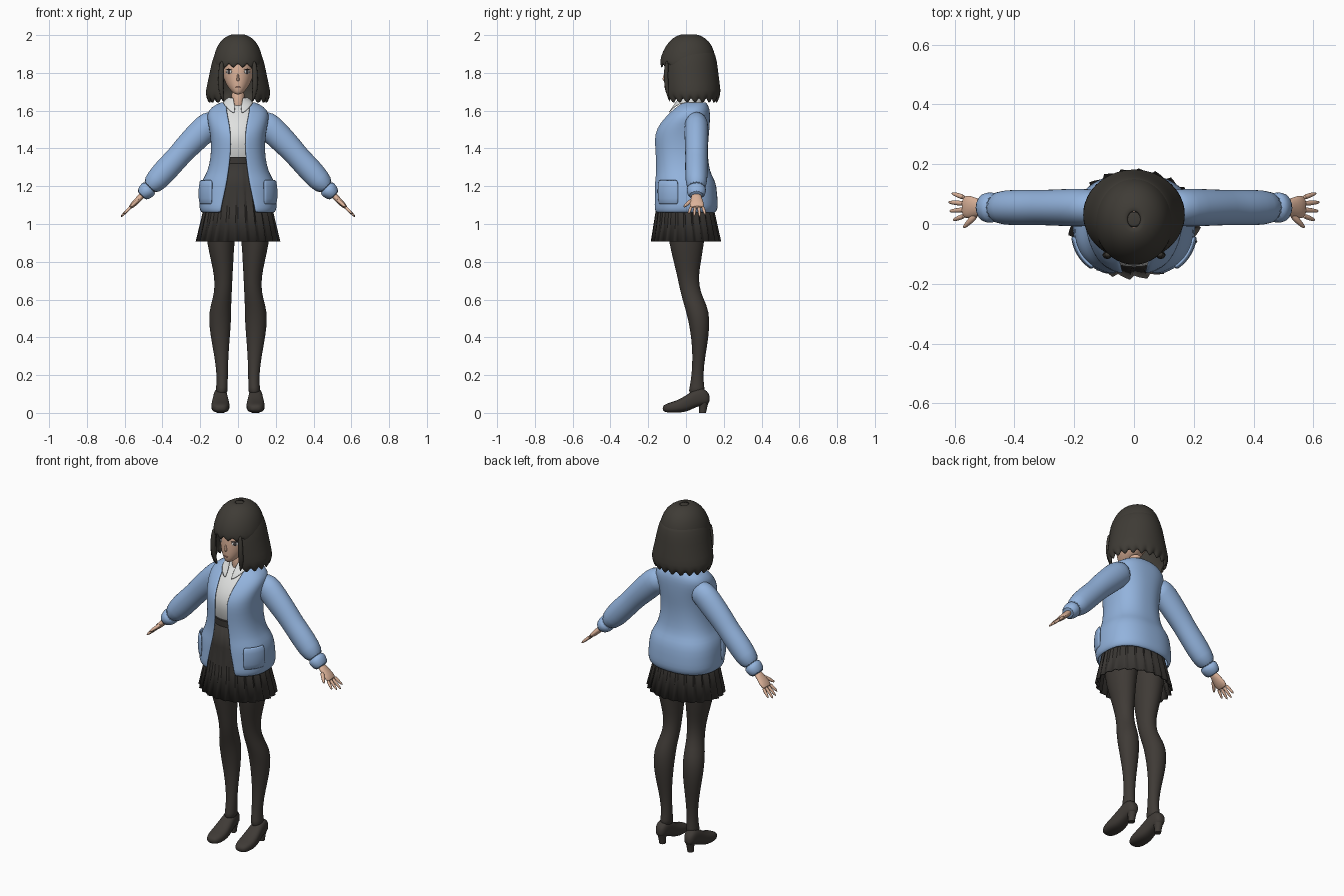
import bpy, bmesh
from math import sin, cos, asin, pi, copysign, radians
from mathutils import Vector

if "Cube" in bpy.data.objects:
    bpy.data.objects.remove(bpy.data.objects["Cube"])


def material(name, red, green, blue):
    mat = bpy.data.materials.new(name)
    mat.use_nodes = True
    mat.diffuse_color = (red, green, blue, 1)
    mat.node_tree.nodes["Principled BSDF"].inputs["Base Color"].default_value = (red, green, blue, 1)
    return mat


HAIR = material("charcoal hair", .05, .045, .037)
SKIRT = material("dark skirt", .042, .038, .034)
TIGHTS = material("dark tights", .05, .043, .037)
WOOL = material("light blue wool", .29, .45, .72)
SHIRT = material("off white cotton", .74, .75, .74)
SKIN = material("skin", .72, .45, .32)
LIPS = material("lips", .5, .22, .17)
IRIS = material("dark iris", .06, .05, .05)


def finish(obj, mat, angle=60):
    obj.data.materials.append(mat)
    bpy.ops.object.select_all(action="DESELECT")
    obj.select_set(True)
    bpy.context.view_layer.objects.active = obj
    bpy.ops.object.shade_smooth_by_angle(angle=radians(angle))


def loft(name, sections, mat, closed=True, capped=True, subdivide=1, thick=0, angle=60):
    """Bridge equal-length point loops into one surface."""
    bm = bmesh.new()
    loops = [[bm.verts.new(point) for point in section] for section in sections]
    count = len(loops[0])
    for low, high in zip(loops, loops[1:]):
        for i in range(count if closed else count - 1):
            j = (i + 1) % count
            bm.faces.new((low[i], low[j], high[j], high[i]))
    if capped:
        bm.faces.new(loops[0])
        bm.faces.new(loops[-1])
    bmesh.ops.recalc_face_normals(bm, faces=bm.faces)
    mesh = bpy.data.meshes.new(name)
    bm.to_mesh(mesh)
    bm.free()
    obj = bpy.data.objects.new(name, mesh)
    bpy.context.collection.objects.link(obj)
    finish(obj, mat, angle)
    if thick:
        solid = obj.modifiers.new("thickness", "SOLIDIFY")
        solid.thickness, solid.offset = thick, 0
    if subdivide:
        obj.modifiers.new("smooth", "SUBSURF").levels = subdivide
        obj.modifiers["smooth"].render_levels = subdivide
    return obj


def ring(z, cx, rx, front, back, gap=0, count=32, power=2, span=None, tooth=0, pleat=0, dip=0):
    """Horizontal oval starting at the front; a gap leaves it open there."""
    start = asin((gap / rx) ** (power / 2)) if gap else 0
    first, last = span or (start, 2 * pi - start)
    steps = count - 1 if (gap or span) else count
    points = []
    for i in range(count):
        t = first + (last - first) * i / steps
        s, c = sin(t), cos(t)
        grow = 1 + pleat * (i % 4) / 3
        x = cx + rx * grow * copysign(abs(s) ** (2 / power), s)
        y = (front + back) / 2 - (back - front) / 2 * grow * copysign(abs(c) ** (2 / power), c)
        points.append(Vector((x, y, z + tooth * abs(i % 4 - 2) / 2 - dip * max(0, c) ** 2)))
    return points


def tube(name, path, radii, mat, count=16, **options):
    """Oval tube; each radius pair is (thickness, width along y)."""
    path = [Vector(p) for p in path]
    sections = []
    for i, (point, (thin, wide)) in enumerate(zip(path, radii)):
        along = (path[min(i + 1, len(path) - 1)] - path[max(i - 1, 0)]).normalized()
        normal = along.cross(Vector((0, 1, 0))).normalized()
        side = normal.cross(along)
        turns = [2 * pi * k / count for k in range(count)]
        sections.append([point + normal * thin * cos(t) + side * wide * sin(t) for t in turns])
    return loft(name, sections, mat, **options)


def plate(name, size, place, turn, mat):
    bpy.ops.mesh.primitive_uv_sphere_add(segments=16, ring_count=8, radius=1, location=place)
    obj = bpy.context.object
    obj.name, obj.scale, obj.rotation_euler.z = name, size, turn
    finish(obj, mat)


# Head and neck
loft("head", [ring(*r) for r in (
    (1.685, 0, .012, -.1, -.07), (1.7, 0, .034, -.11, -.02), (1.735, 0, .062, -.115, .05),
    (1.78, 0, .08, -.115, .09), (1.84, 0, .088, -.115, .1), (1.9, 0, .08, -.1, .1))], SKIN)
loft("neck", [ring(z, 0, .036, -.03, .05) for z in (1.58, 1.65, 1.72)], SKIN)
loft("nose", [ring(z, 0, w, tip, -.1, count=8) for z, w, tip in (
    (1.755, .007, -.115), (1.763, .009, -.13), (1.8, .005, -.117))], SKIN)
plate("mouth", (.014, .004, .003), (0, -.112, 1.725), 0, LIPS)

# Hair: crown with fringe, and a curtain open around the face
loft("hair_crown", [ring(*r, count=64, tooth=tooth) for r, tooth in (
    ((2, 0, .02, -.01, .04), 0), ((1.994, 0, .05, -.045, .075), 0), ((1.965, 0, .092, -.085, .12), 0),
    ((1.91, 0, .117, -.12, .146), 0), ((1.86, 0, .127, -.132, .152), 0),
    ((1.822, 0, .125, -.13, .15), .03))], HAIR, capped=False, thick=.012)
loft("hair_curtain", [ring(*r, count=65, tooth=tooth) for r, tooth in (
    ((1.92, 0, .108, -.1, .14, .07), 0), ((1.86, 0, .132, -.12, .158, .074), 0),
    ((1.78, 0, .146, -.12, .166, .074), 0), ((1.7, 0, .166, -.115, .178, .075), 0),
    ((1.67, 0, .162, -.11, .172, .08), .015), ((1.635, 0, .15, -.1, .16, .085), .035))],
    HAIR, closed=False, capped=False, thick=.014)
loft("hair_crown_top", [ring(1.995, 0, .035, -.02, .05), ring(2, 0, .02, -.005, .035)], HAIR)

# Shirt and collar
loft("shirt", [ring(*r, power=2.4) for r in (
    (1.3, 0, .105, -.11, .08), (1.35, 0, .108, -.125, .08), (1.42, 0, .115, -.145, .09),
    (1.48, 0, .12, -.145, .1), (1.55, 0, .13, -.108, .105), (1.6, 0, .12, -.06, .1),
    (1.64, 0, .05, -.025, .08))], SHIRT)
loft("collar", [ring(1.67, 0, .048, -.045, .07, .025), ring(1.66, 0, .06, -.06, .08, .018, dip=.025),
     ring(1.64, 0, .08, -.098, .09, .014, dip=.06)], SHIRT, closed=False, capped=False, thick=.006)

# Cardigan body, open down the front
loft("cardigan_body", [ring(*r, count=49, power=2.4) for r in (
    (1.06, 0, .188, -.168, .15, .09), (1.085, 0, .2, -.174, .163, .087),
    (1.12, 0, .198, -.17, .162, .08), (1.2, 0, .194, -.167, .156, .062),
    (1.24, 0, .178, -.162, .142, .055), (1.275, 0, .156, -.158, .12, .05),
    (1.35, 0, .138, -.158, .11, .04), (1.42, 0, .137, -.163, .11, .037),
    (1.48, 0, .142, -.163, .116, .038), (1.53, 0, .152, -.138, .12, .045),
    (1.58, 0, .16, -.092, .122, .055), (1.615, 0, .14, -.055, .118, .062),
    (1.645, 0, .078, -.02, .1, .06))], WOOL, closed=False, capped=False, thick=.012)

# Pleated skirt with waistband
loft("skirt", [ring(*r, count=96, pleat=p) for r, p in (
    ((.908, 0, .205, -.17, .17), .08), ((1.06, 0, .176, -.152, .142), .05),
    ((1.2, 0, .15, -.144, .12), .03), ((1.32, 0, .125, -.137, .1), .01))],
    SKIRT, capped=False, subdivide=0, thick=.006, angle=25)
loft("waistband", [ring(z, 0, .122, -.139, .1) for z in (1.315, 1.355)], SKIRT, subdivide=0)

LEG = ((.1, .087, .034, .01, .102), (.13, .085, .031, .018, .098), (.2, .083, .029, .03, .09),
       (.3, .088, .037, .035, .102), (.4, .094, .051, .028, .12), (.5, .096, .061, .01, .127),
       (.57, .091, .055, -.01, .112), (.64, .078, .046, -.03, .075), (.72, .077, .048, -.046, .066),
       (.8, .083, .059, -.066, .08), (.9, .092, .073, -.09, .096), (1, .09, .086, -.105, .11),
       (1.12, .075, .085, -.1, .1))
# Shoe sections along y: position, half width, underside, top
SHOE = ((-.124, .02, .012, .035), (-.105, .041, .001, .05), (-.05, .051, 0, .064), (0, .046, .004, .092),
        (.04, .039, .024, .122), (.08, .036, .04, .135), (.112, .03, .045, .118), (.126, .014, .058, .09))
SLEEVE = ((.1, 1.54), (.15, 1.53), (.2, 1.48), (.28, 1.4), (.32, 1.352), (.37, 1.3), (.43, 1.232), (.475, 1.185))
SLEEVE_SIZE = ((.06, .055), (.076, .064), (.074, .065), (.067, .061), (.063, .06), (.066, .061), (.064, .06), (.046, .05))

for side, sign in (("left", 1), ("right", -1)):
    # Legs and heeled shoes
    loft(side + "_leg", [ring(z, sign * x, w, f, b, count=20) for z, x, w, f, b in LEG], TIGHTS)
    loft(side + "_shoe", [[Vector((sign * .093 + v.x, y, v.y)) for v in ring(0, 0, w, low, top, count=20, power=2.6)]
         for y, w, low, top in SHOE], TIGHTS)
    loft(side + "_heel", [ring(z, sign * .092, w, f, b, count=12) for z, w, f, b in (
        (0, .018, .07, .106), (.03, .02, .07, .112), (.07, .03, .055, .124))], TIGHTS, subdivide=0)

    # Sleeve and cuff
    tube(side + "_sleeve", [(sign * x, .055, z) for x, z in SLEEVE], SLEEVE_SIZE, WOOL)
    tube(side + "_cuff", [(sign * x, .055, z) for x, z in ((.462, 1.198), (.485, 1.175), (.515, 1.145))],
         ((.05, .052), (.046, .053), (.036, .045)), WOOL)

    # Hand with four fingers and a thumb
    tube(side + "_palm", [(sign * x, y, z) for x, y, z in (
        (.495, .055, 1.163), (.525, .055, 1.133), (.55, .057, 1.108), (.575, .058, 1.083))],
        ((.018, .024), (.016, .03), (.016, .04), (.01, .038)), SKIN)
    for i, reach in enumerate((.036, .047, .05, .04)):
        base, spread = .028 + .02 * i, (i - 1.5) * .009
        tube(side + "_finger", [(sign * (.565 + reach * k), base + spread * k, 1.093 - reach * k)
             for k in (0, .6, 1.15)], ((.01, .01), (.009, .009), (.005, .005)), SKIN, count=8)
    tube(side + "_thumb", [(sign * x, y, z) for x, y, z in (
        (.525, .035, 1.13), (.55, .008, 1.108), (.572, -.014, 1.088))],
        ((.012, .014), (.011, .011), (.006, .006)), SKIN, count=8)

    # Cardigan pocket
    arc = (radians(38) * sign, radians(82) * sign)
    loft(side + "_pocket", [ring(*r, count=9, power=2.4, span=arc) for r in (
        (1.1, 0, .202, -.174, .16), (1.17, 0, .208, -.18, .165), (1.235, 0, .2, -.176, .16))],
        WOOL, closed=False, capped=False, thick=.014)

    # Lock beside the cheek
    tube(side + "_front_lock", [(sign * x, y, z) for x, y, z in (
        (.085, -.1, 1.87), (.09, -.108, 1.78), (.092, -.1, 1.71), (.075, -.085, 1.645))],
        ((.014, .012), (.017, .013), (.017, .013), (.003, .003)), HAIR, count=8)

    # Eye plates
    turn = sign * radians(38)
    plate(side + "_eye_white", (.019, .004, .011), (sign * .048, -.096, 1.806), turn, SHIRT)
    plate(side + "_iris", (.01, .004, .012), (sign * .048, -.098, 1.806), turn, IRIS)
    plate(side + "_lash", (.022, .0045, .003), (sign * .049, -.098, 1.819), turn, IRIS)
